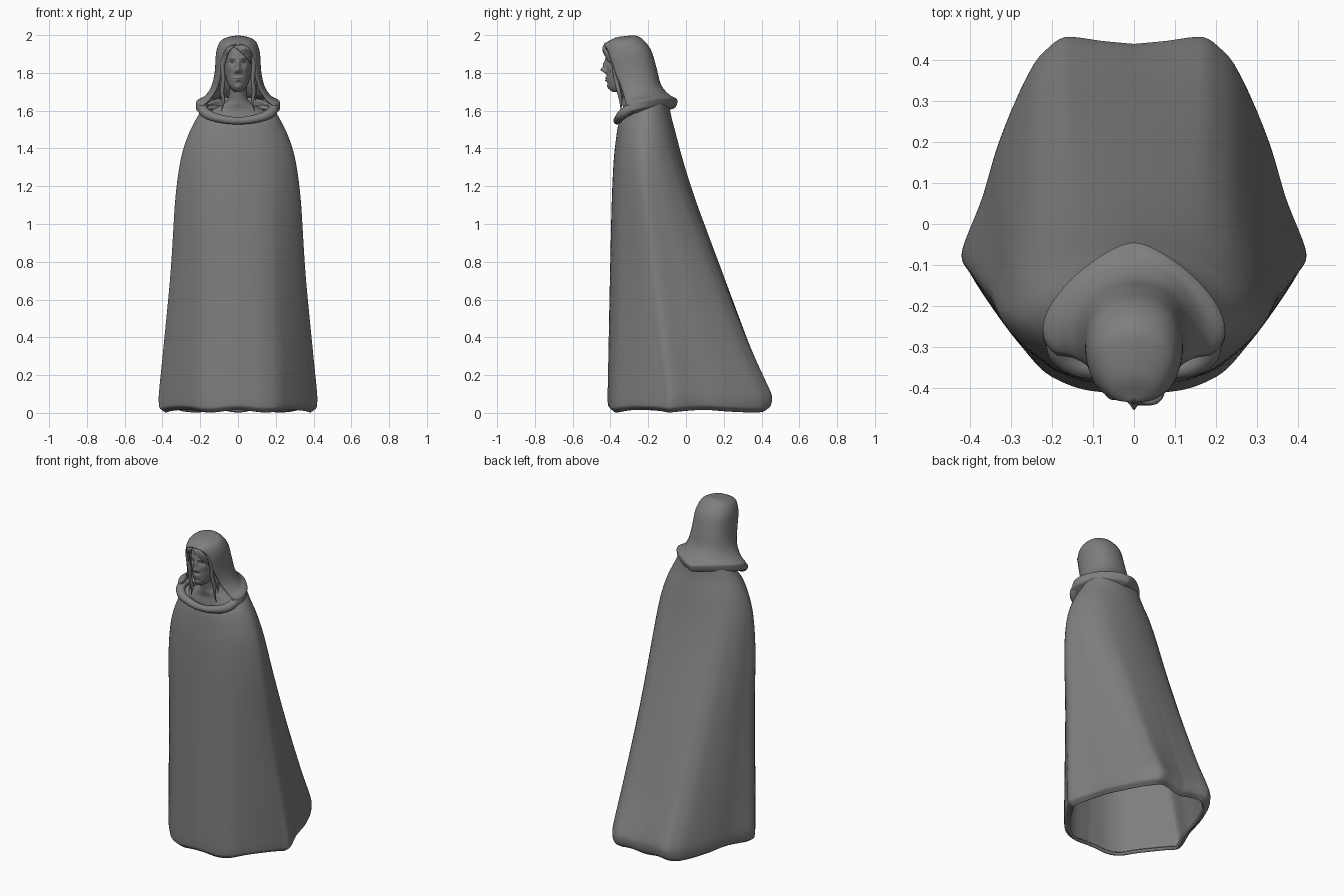
import bpy, bmesh, math

if "Cube" in bpy.data.objects:
    bpy.data.objects.remove(bpy.data.objects["Cube"])

grey = bpy.data.materials.new("dark_grey")
grey.diffuse_color = (.21, .21, .21, 1)
grey.use_nodes = True
grey.node_tree.nodes["Principled BSDF"].inputs["Base Color"].default_value = grey.diffuse_color


def spline(rows, per):
    """Monotone smooth interpolation through rows of numbers."""
    n, out = len(rows), []

    def slope(i, k):
        a = rows[i][k] - rows[max(i - 1, 0)][k]
        b = rows[min(i + 1, n - 1)][k] - rows[i][k]
        if i == 0:
            return b
        if i == n - 1:
            return a
        return 2 * a * b / (a + b) if a * b > 0 else 0

    for i in range(n - 1):
        for j in range(per):
            t = j / per
            h = (2*t**3 - 3*t*t + 1, t**3 - 2*t*t + t, 3*t*t - 2*t**3, t**3 - t*t)
            out.append([h[0]*rows[i][k] + h[1]*slope(i, k) + h[2]*rows[i+1][k]
                        + h[3]*slope(i+1, k) for k in range(len(rows[0]))])
    out.append(list(rows[-1]))
    return out


def add(name, data):
    data.materials.append(grey)
    ob = bpy.data.objects.new(name, data)
    bpy.context.collection.objects.link(ob)
    return ob


def grid(name, rings, closed=True, caps=False, thick=0):
    """Skin a list of point rows into one smooth object."""
    bm = bmesh.new()
    vs = [[bm.verts.new(p) for p in r] for r in rings]
    n = len(vs[0])
    for a, b in zip(vs, vs[1:]):
        for i in range(n if closed else n - 1):
            j = (i + 1) % n
            bm.faces.new((a[i], a[j], b[j], b[i]))
    if caps:
        bm.faces.new(vs[0])
        bm.faces.new(vs[-1])
    bmesh.ops.remove_doubles(bm, verts=bm.verts, dist=1e-5)
    bmesh.ops.recalc_face_normals(bm, faces=bm.faces)
    me = bpy.data.meshes.new(name)
    bm.to_mesh(me)
    bm.free()
    for p in me.polygons:
        p.use_smooth = True
    ob = add(name, me)
    if thick:
        m = ob.modifiers.new("thickness", 'SOLIDIFY')
        m.thickness = thick
        m.offset = -1
    return ob


def tubes(name, paths, bevel):
    """Tapered tubes; every path point is x, y, z, radius factor."""
    cu = bpy.data.curves.new(name, 'CURVE')
    cu.dimensions = '3D'
    cu.bevel_depth = bevel
    cu.bevel_resolution = 4
    cu.resolution_u = 10
    cu.use_fill_caps = True
    for path in paths:
        s = cu.splines.new('BEZIER')
        s.bezier_points.add(len(path) - 1)
        for bp, p in zip(s.bezier_points, path):
            bp.co = p[:3]
            bp.radius = p[3]
            bp.handle_left_type = bp.handle_right_type = 'AUTO'
    return add(name, cu)


def flip(path):
    return [(-p[0],) + tuple(p[1:]) for p in path]


# Cloak: hem outline (front to back, half) blending into an ellipse at the shoulders
half = [(0, 0), (.25, .01), (.48, .05), (.68, .15), (.94, .33), (1, .39),
        (.88, .55), (.78, .71), (.54, .95), (.38, 1), (.18, .988), (0, .98)]
outline = spline(half, 6)
N = len(outline) - 1
levels = [  # z, half width, front y, back y, ellipse blend, tilt
    (.002, .385, -.39, .42, 0, 0), (.03, .417, -.413, .449, 0, 0),
    (.08, .42, -.415, .456, 0, 0), (.35, .395, -.41, .35, .2, 0),
    (.75, .358, -.402, .197, .42, 0), (1.15, .332, -.392, .046, .62, 0),
    (1.35, .303, -.382, -.02, .8, .01), (1.47, .265, -.37, -.055, .9, .03),
    (1.55, .224, -.36, -.08, 1, .06), (1.615, .185, -.338, -.095, 1, .12)]
rings = []
for z, w, yf, yb, bl, tilt in spline(levels, 7):
    side = []
    for i, (u, v) in enumerate(outline):
        a = math.pi * i / N
        u += (math.sin(a) - u) * bl
        v += ((1 - math.cos(a)) / 2 - v) * bl
        wave = .007 * (1 + math.cos(7 * a)) * max(0, 1 - z / .15)
        side.append((u * w, yf + v * (yb - yf), z + wave + tilt * (v - .5)))
    rings.append(side + flip(side[1:-1])[::-1])
grid("cloak", rings, thick=.018)

# Hood: rows run from the face opening round to the back seam, flaring into a rolled collar
hood_rows = [  # edge x y z, half width, seam y z, back fullness
    (0, -.435, 1.955, 0, -.435, 1.955, 1), (.04, -.43, 1.945, .062, -.36, 1.99, 1),
    (.07, -.415, 1.92, .1, -.27, 1.998, 1), (.088, -.4, 1.88, .12, -.19, 1.93, 1),
    (.098, -.375, 1.8, .124, -.157, 1.83, 1), (.115, -.345, 1.725, .147, -.133, 1.74, .85),
    (.155, -.325, 1.66, .2, -.09, 1.685, .5), (.187, -.32, 1.625, .275, -.045, 1.653, .25),
    (.187, -.325, 1.59, .275, -.055, 1.618, .25), (.155, -.315, 1.57, .21, -.1, 1.6, .4)]
rings = []
for ex, ey, ez, w, sy, sz, full in spline(hood_rows, 6):
    c = 1.13 * w
    arch = .035 * (1 - full)
    P = [(ex, ey, ez), (c, ey + .3 * (sy - ey), ez + .3 * (sz - ez) + arch),
         (c * full, sy, ez + .9 * (sz - ez) + arch), (0, sy, sz)]
    side = []
    for i in range(21):
        t = i / 20
        b = ((1-t)**3, 3*t*(1-t)**2, 3*t*t*(1-t), t**3)
        side.append(tuple(sum(b[j] * P[j][k] for j in range(4)) for k in range(3)))
    rings.append(side + flip(side[:-1])[::-1])
grid("hood", rings, closed=False, thick=.012)

# Front roll of the collar, joining the two hood edges
right = [(.165, -.23, 1.63, .4), (.188, -.292, 1.612, .95), (.165, -.333, 1.583, .95),
         (.09, -.357, 1.557, .8)]
tubes("collar_front", [right + [(0, -.365, 1.547, .7)] + flip(right)[::-1]], .028)


def ellipse_rings(rows, per, n, bumps=()):
    rings = []
    for z, w, yf, yb in spline(rows, per):
        ring = []
        for i in range(n):
            a = 2 * math.pi * i / n
            x, y = w * math.sin(a), (yf + yb) / 2 - (yb - yf) / 2 * math.cos(a)
            if math.cos(a) > 0:
                for bx, bz, sx, sz, amp in bumps:
                    y -= amp * math.exp(-((abs(x) - bx) / sx)**2 - ((z - bz) / sz)**2)
            ring.append((x, y, z))
        rings.append(ring)
    return rings


# Shoulders and neck
grid("neck_and_chest", ellipse_rings([
    (1.48, .2, -.335, -.15), (1.55, .185, -.335, -.14), (1.6, .14, -.33, -.15),
    (1.635, .08, -.338, -.19), (1.66, .052, -.342, -.23), (1.71, .046, -.355, -.24),
    (1.75, .048, -.365, -.24)], 5, 48), caps=True)

# Head with nose, eye sockets, brows, lips, cheeks and chin pushed out of the surface
features = [(0, 1.843, .011, .022, .016), (0, 1.815, .013, .014, .028),
            (.015, 1.807, .007, .008, .011), (.029, 1.857, .015, .01, -.01),
            (.03, 1.879, .02, .006, .005), (0, 1.773, .02, .006, .01),
            (0, 1.76, .018, .006, .011), (0, 1.767, .02, .002, -.005),
            (.044, 1.825, .014, .016, .006), (0, 1.726, .018, .011, .006)]
grid("head", ellipse_rings([
    (1.7, .018, -.39, -.33), (1.715, .036, -.406, -.29), (1.74, .053, -.415, -.26),
    (1.78, .065, -.42, -.23), (1.83, .073, -.422, -.2), (1.88, .077, -.425, -.195),
    (1.92, .072, -.42, -.21), (1.95, .05, -.39, -.24), (1.965, .012, -.34, -.29)],
    12, 120, features), caps=True)

# Eyes
for x, name in ((-.029, "left_eye"), (.029, "right_eye")):
    bpy.ops.mesh.primitive_uv_sphere_add(segments=20, ring_count=12, radius=1,
                                         location=(x, -.398, 1.857))
    eye = bpy.context.object
    eye.name = name
    eye.scale = (.012, .011, .007)
    eye.data.materials.append(grey)
    bpy.ops.object.shade_smooth()

# Hair: wavy locks on both sides and a fringe swept from the parting
lock = [(.066, -.405, 1.915, .8), (.082, -.385, 1.85, 1), (.078, -.372, 1.77, 1),
        (.084, -.355, 1.7, 1), (.078, -.346, 1.65, .7), (.088, -.343, 1.595, .1)]
lock2 = [(.076, -.385, 1.9, .8), (.087, -.36, 1.83, 1), (.088, -.345, 1.75, .9),
         (.096, -.335, 1.69, .5), (.09, -.335, 1.65, .1)]
tubes("side_locks", [lock, flip(lock), lock2, flip(lock2)], .011)
fringe = []
for i in range(5):
    d = i * .011
    fringe.append([(-.025 + d * .5, -.418, 1.945, .6), (.012 + d * .6, -.433, 1.922 + d * .3, 1.1),
                   (.045 + d * .4, -.421, 1.89 + d * .4, 1), (.072, -.39, 1.845 + d * .5, .3)])
for i in range(3):
    d = i * .012
    fringe.append([(-.02 - d * .5, -.418, 1.945, .6), (-.045 - d * .3, -.42, 1.925, 1.1),
                   (-.065 - d * .2, -.4, 1.885, 1), (-.076, -.385, 1.83, .4)])
tubes("fringe", fringe, .008)
